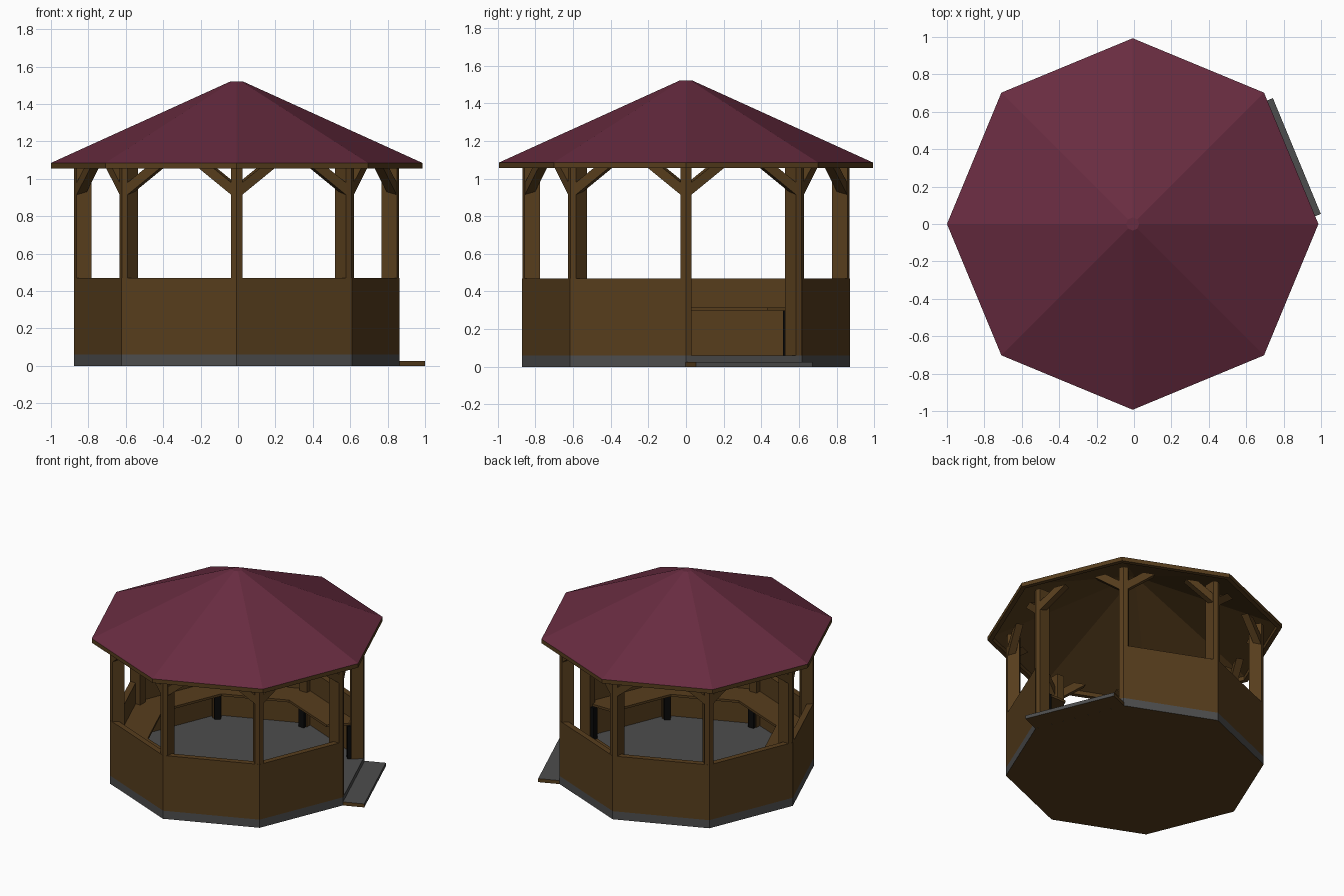
import bpy, bmesh
from math import cos, sin, radians
from mathutils import Vector

if "Cube" in bpy.data.objects:
    bpy.data.objects.remove(bpy.data.objects["Cube"])

CX = -0.007                      # pavilion axis, the step sticks out at +x
APO = cos(radians(22.5))         # apothem / circumradius of an octagon


def material(name, rgb):
    m = bpy.data.materials.new(name)
    m.diffuse_color = (*rgb, 1)
    m.use_nodes = True
    m.node_tree.nodes["Principled BSDF"].inputs["Base Color"].default_value = m.diffuse_color
    return m


WOOD = material("wood", (0.095, 0.047, 0.012))
ROOF = material("roof_red", (0.14, 0.025, 0.052))
STONE = material("dark_grey", (0.075, 0.075, 0.075))
BLACK = material("black", (0.003, 0.003, 0.003))


def finish(bm, name, mats, pick=None):
    bmesh.ops.recalc_face_normals(bm, faces=bm.faces)
    bm.normal_update()
    if pick:
        for f in bm.faces:
            f.material_index = pick(f.normal)
    me = bpy.data.meshes.new(name)
    bm.to_mesh(me)
    bm.free()
    for m in mats:
        me.materials.append(m)
    ob = bpy.data.objects.new(name, me)
    bpy.context.collection.objects.link(ob)
    return ob


def polar(r, t, deg, z):
    """Point at radius r and sideways offset t, seen along direction deg."""
    a = radians(deg)
    return Vector((CX + r * cos(a) - t * sin(a), r * sin(a) + t * cos(a), z))


def sweep(name, profile, mats, first=0, last=8, pick=None):
    """Sweep a closed (corner radius, z) profile round octagon corners first..last."""
    bm = bmesh.new()
    full = last - first == 8
    rings = [[bm.verts.new(polar(r, 0, 45 * k, z)) for r, z in profile]
             for k in range(first, last if full else last + 1)]
    n = len(profile)
    for a, b in zip(rings, rings[1:] + (rings[:1] if full else [])):
        for i in range(n):
            j = (i + 1) % n
            bm.faces.new((a[i], b[i], b[j], a[j]))
    if not full:
        bm.faces.new(rings[0])
        bm.faces.new(rings[-1])
    bmesh.ops.remove_doubles(bm, verts=bm.verts, dist=1e-5)
    bmesh.ops.dissolve_degenerate(bm, edges=bm.edges, dist=1e-6)
    return finish(bm, name, mats, pick)


def prism(name, bottom, offset, mats, pick=None):
    """Solid made from a polygon moved along offset."""
    bm = bmesh.new()
    lo = [bm.verts.new(p) for p in bottom]
    hi = [bm.verts.new(p + Vector(offset)) for p in bottom]
    bm.faces.new(lo)
    bm.faces.new(hi)
    for i in range(len(lo)):
        j = (i + 1) % len(lo)
        bm.faces.new((lo[i], lo[j], hi[j], hi[i]))
    return finish(bm, name, mats, pick)


# floor slab with wooden underside
base = [polar(0.87, 0, 45 * k, 0) for k in range(8)]
prism("floor_base", base, (0, 0, 0.06), [STONE, WOOD], lambda n: int(n.z < -0.5))

# low wall and bench, both open at the doorway side
sweep("low_wall", [(0.87, 0.06), (0.87, 0.47), (0.825, 0.47), (0.825, 0.06)], [WOOD], 1, 8)
sweep("bench_seat", [(0.825, 0.298), (0.825, 0.315), (0.61, 0.315), (0.61, 0.298)], [WOOD], 1, 8)

# doorstep
step = [polar(r, t, 22.5, 0) for r, t in
        ((0.804, -0.335), (0.95, -0.335), (0.95, 0.335), (0.804, 0.335))]
along = Vector((-sin(radians(22.5)), cos(radians(22.5)), 0))
prism("doorstep", step, (0, 0, 0.026), [STONE, WOOD],
      lambda n: int(n.z < -0.5 or abs(n.dot(along)) > 0.9))

# posts with wedge-shaped outer faces, and bench legs
for k in range(8):
    d = 45 * k
    outline = ((0.869, 0), (0.857, 0.03), (0.775, 0.03), (0.775, -0.03), (0.857, -0.03))
    prism("post_%d" % k, [polar(r, t, d, 0.06) for r, t in outline], (0, 0, 1.02), [WOOD])
    leg = ((0.75, -0.022), (0.776, -0.022), (0.776, 0.022), (0.75, 0.022))
    prism("bench_leg_%d" % k, [polar(r, t, d, 0.06) for r, t in leg], (0, 0, 0.24), [BLACK])

# two slanted braces per octagon side
half = 0.87 * sin(radians(22.5))
for k in range(8):
    d = 45 * k + 22.5
    for side, label in ((1, "left"), (-1, "right")):
        shape = ((0.02, 0.905), (0.225, 1.06), (0.14, 1.06), (0.02, 0.97))
        pts = [polar(0.87 * APO - 0.002, side * (half - s), d, z) for s, z in shape]
        inward = polar(-0.05, 0, d, 0) - polar(0, 0, d, 0)
        prism("brace_%s_%d" % (label, k), pts, inward, [WOOD])

# eave board, roof covering and wooden lining
sweep("eave_board", [(0.993, 1.055), (0.993, 1.085), (0.96, 1.085), (0.96, 1.055)], [WOOD])
sweep("roof_cover", [(0.993, 1.085), (0.035, 1.52), (0, 1.52), (0, 1.505), (0.96, 1.085)],
      [ROOF, WOOD], pick=lambda n: int(n.z < -0.1))
